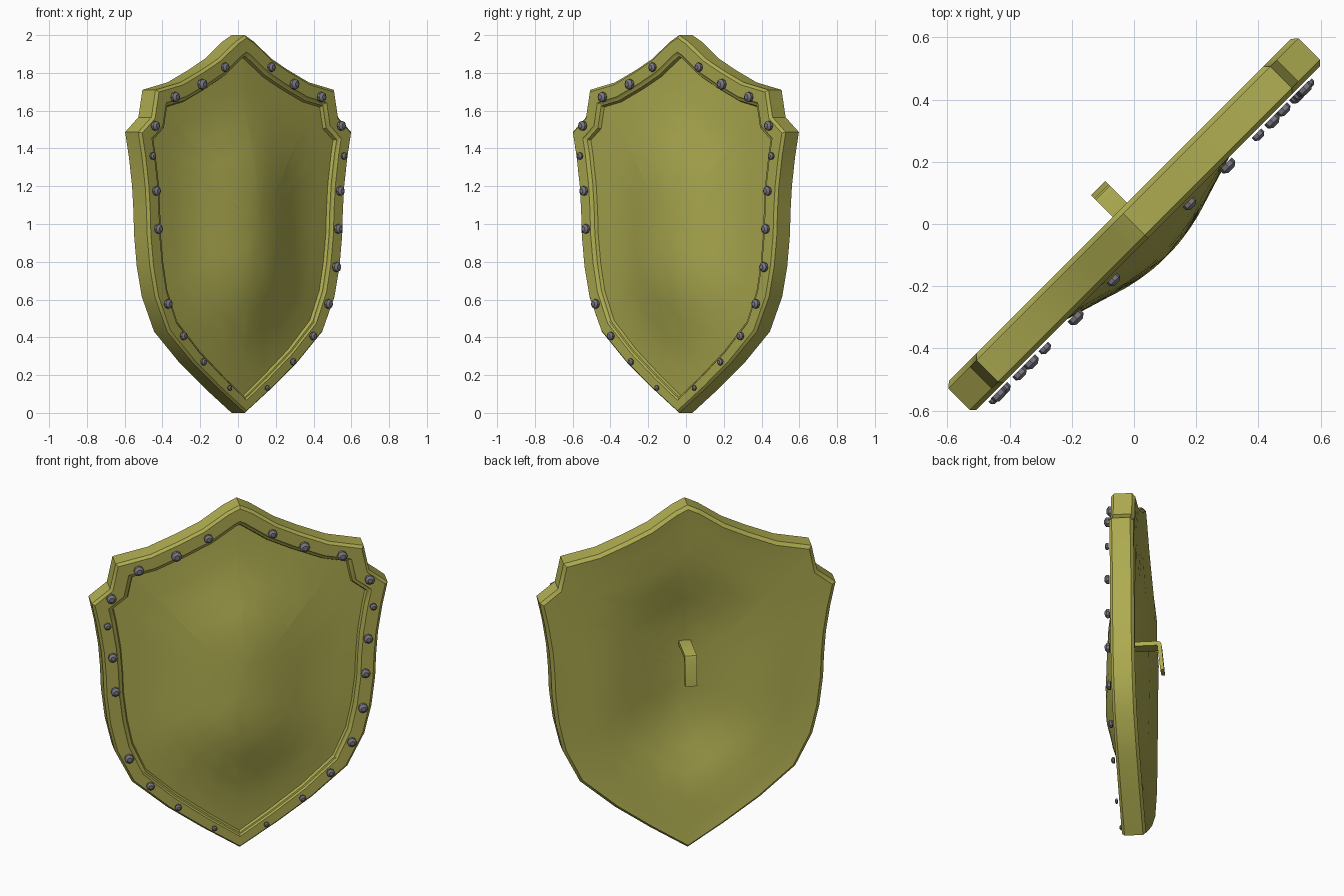
import bpy, bmesh, math
from mathutils import Vector, Matrix

if "Cube" in bpy.data.objects:
    bpy.data.objects.remove(bpy.data.objects["Cube"])

TURN = Matrix.Rotation(math.radians(45), 4, 'Z')   # shield stands diagonally
MID = Vector((0, 0.98))


def material(name, rgb):
    m = bpy.data.materials.new(name)
    m.diffuse_color = (*rgb, 1)
    m.use_nodes = True
    m.node_tree.nodes["Principled BSDF"].inputs["Base Color"].default_value = m.diffuse_color
    return m


olive = material("olive", (0.42, 0.41, 0.08))
steel = material("steel", (0.2, 0.19, 0.22))


def finish(bm, name, mat, angle):
    bmesh.ops.recalc_face_normals(bm, faces=bm.faces)
    mesh = bpy.data.meshes.new(name)
    bm.to_mesh(mesh)
    bm.free()
    mesh.materials.append(mat)
    ob = bpy.data.objects.new(name, mesh)
    bpy.context.collection.objects.link(ob)
    ob.matrix_world = TURN @ ob.matrix_world
    bpy.ops.object.select_all(action='DESELECT')
    bpy.context.view_layer.objects.active = ob
    ob.select_set(True)
    bpy.ops.object.shade_smooth_by_angle(angle=math.radians(angle))
    return ob


# Outline: right half from the top point to the bottom point, then mirrored
half = [(0, 2), (.07, 1.965), (.2, 1.875), (.325, 1.815), (.48, 1.75), (.668, 1.71),
        (.678, 1.66), (.698, 1.565), (.797, 1.487), (.768, 1.35), (.745, 1.2), (.735, 1.07),
        (.73, .94), (.71, .775), (.672, .614), (.58, .43), (.39, .265), (.2, .13), (0, 0)]
outline = [Vector(p) for p in half + [(-x, z) for x, z in half[-2:0:-1]]]


def inset(points, d):
    out = []
    for i, p in enumerate(points):
        a = (p - points[i - 1]).normalized()
        b = (points[(i + 1) % len(points)] - p).normalized()
        na, nb = Vector((a.y, -a.x)), Vector((b.y, -b.x))   # inward normals
        w = d * (1 if p.y > .7 else .7 + .3 * p.y / .7)     # rim narrows at the bottom
        out.append(p + (na + nb) * (w / (1 + na.dot(nb))))
    return out


def interp(t, table):
    for (a, va), (b, vb) in zip(table, table[1:]):
        if t <= b:
            return va + (vb - va) * (t - a) / (b - a)
    return table[-1][1]


# The bulge peaks low, tilts gently up the middle band, then falls off to the top
FALL = [(0, 1), (.77, 0), (1.31, .22), (2, 1)]
FRONT = [(0, -.147), (.08, -.147), (.2, -.133), (.42, -.083), (.58, -.048), (.87, -.035)]
BACK = [(t, y + .09) for t, y in FRONT] + [(1, .062)]


def depth(p, table):
    return interp(math.hypot(p.x / .73, interp(p.y, FALL)), table)


# Shield body: rings run from the back centre, around the rim, to the front centre
def loop(bm, points, y):
    return [bm.verts.new((p.x, y(p) if callable(y) else y, p.y)) for p in points]


def shrink(points, s):
    return [MID + (p - MID) * s for p in points]


bm = bmesh.new()
back_edge, panel_edge = inset(outline, .018), inset(outline, .108)
rings = [loop(bm, shrink(back_edge, s), lambda p: depth(p, BACK))
         for s in (.15, .3, .45, .6, .75, .9)]
for d, y in ((.018, .064), (0, .048), (0, -.05), (.014, -.064),
             (.08, -.064), (.09, -.054), (.1, -.052), (.108, -.035)):
    rings.append(loop(bm, inset(outline, d), y))
rings += [loop(bm, shrink(panel_edge, s), lambda p: depth(p, FRONT))
          for s in (.85, .68, .5, .33, .16)]
n = len(outline)
for r0, r1 in zip(rings, rings[1:]):
    for i in range(n):
        j = (i + 1) % n
        bm.faces.new((r0[i], r0[j], r1[j], r1[i]))
for ring, table in ((rings[0], BACK), (rings[-1], FRONT)):
    c = bm.verts.new((0, depth(MID, table), MID.y))
    for i in range(n):
        bm.faces.new((ring[i], ring[(i + 1) % n], c))
finish(bm, "shield_body", olive, 35)

# Handle: bent strap, side profile (depth, height) extruded across its width
profile = [(-.06, 1.165), (.13, 1.165), (.142, 1.16), (.148, 1.148), (.163, .99),
           (.143, .99), (.126, 1.14), (-.06, 1.14)]
bm = bmesh.new()
face = bm.faces.new([bm.verts.new((-.032, y, z)) for y, z in profile])
new = bmesh.ops.extrude_face_region(bm, geom=[face])["geom"]
bmesh.ops.translate(bm, vec=(.064, 0, 0),
                    verts=[v for v in new if isinstance(v, bmesh.types.BMVert)])
finish(bm, "handle", olive, 30)

# Rivets: flat faceted studs around the rim (x, z, radius), one is missing on the left
rivets = [(.173, 1.83, .024), (.345, 1.74, .028), (.548, 1.672, .027),
          (.696, 1.52, .026), (.716, 1.36, .019), (.688, 1.175, .025),
          (.673, .974, .025), (.66, .772, .026), (.6, .577, .025),
          (.485, .407, .022), (.335, .27, .018), (.14, .132, .014)]
bm = bmesh.new()
for side in (1, -1):
    for k, (x, z, r) in enumerate(rivets):
        if side < 0 and k == 7:
            continue
        for y, r1, r2, d in ((-.079, r, r, .6 * r), (-.079 - .5 * r, r, .5 * r, .4 * r)):
            m = Matrix.Translation((side * x, y, z)) @ Matrix.Rotation(math.pi / 2, 4, 'X')
            bmesh.ops.create_cone(bm, cap_ends=True, segments=8, radius1=r1,
                                  radius2=r2, depth=d, matrix=m)
finish(bm, "rivets", steel, 30)
